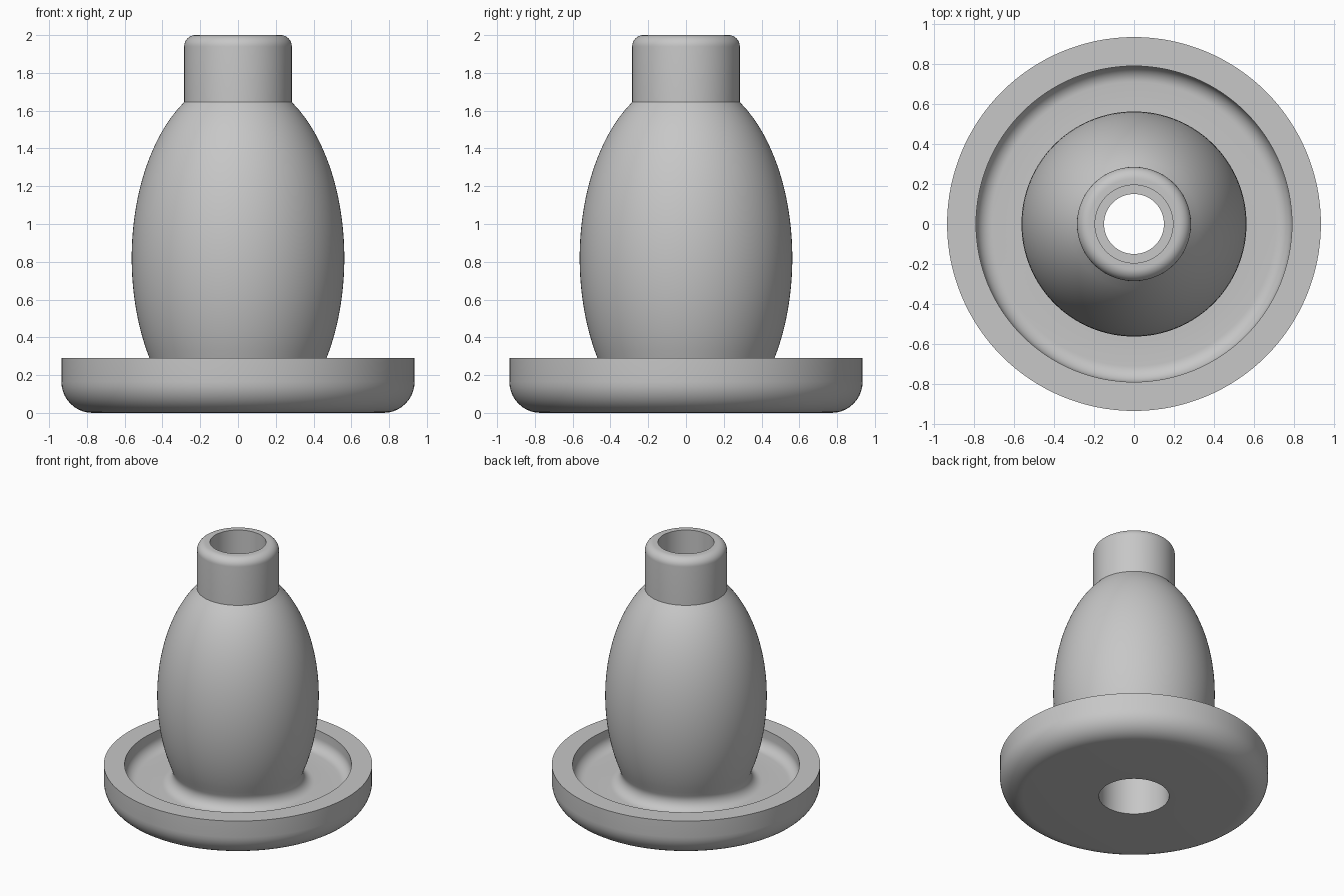
import bpy
import bmesh
from math import cos, sin, pi, radians, sqrt

cube = bpy.data.objects.get("Cube")
if cube:
    bpy.data.objects.remove(cube, do_unlink=True)

SEGMENTS = 128


def arc(cx, cz, radius, start, end, steps=10):
    """Points of a circular fillet in the (radius, height) plane."""
    angles = [radians(start + (end - start) * i / steps) for i in range(steps + 1)]
    return [(cx + radius * cos(a), cz + radius * sin(a)) for a in angles]


def barrel(z_low, z_high, steps=32):
    """Points up the elliptical flank of the body."""
    heights = [z_low + (z_high - z_low) * i / steps for i in range(steps + 1)]
    return [(0.563 * sqrt(1 - ((z - 0.82) / 0.957) ** 2), z) for z in heights]


def lathe(name, profile, material):
    """Revolve a closed profile about the z axis."""
    mesh = bpy.data.meshes.new(name)
    bm = bmesh.new()
    rings = []
    for r, z in profile:
        rings.append([bm.verts.new((r * cos(2 * pi * s / SEGMENTS),
                                    r * sin(2 * pi * s / SEGMENTS), z))
                      for s in range(SEGMENTS)])
    for i, ring in enumerate(rings):
        following = rings[(i + 1) % len(rings)]
        for s in range(SEGMENTS):
            t = (s + 1) % SEGMENTS
            bm.faces.new((ring[s], ring[t], following[t], following[s]))
    bmesh.ops.recalc_face_normals(bm, faces=bm.faces)
    bm.to_mesh(mesh)
    bm.free()
    mesh.materials.append(material)
    obj = bpy.data.objects.new(name, mesh)
    bpy.context.collection.objects.link(obj)
    bpy.ops.object.select_all(action='DESELECT')
    obj.select_set(True)
    bpy.context.view_layer.objects.active = obj
    bpy.ops.object.shade_smooth_by_angle(angle=radians(30))
    return obj


grey = bpy.data.materials.new("light_grey")
grey.use_nodes = True
colour = (0.57, 0.57, 0.57, 1)
grey.diffuse_color = colour
grey.node_tree.nodes["Principled BSDF"].inputs["Base Color"].default_value = colour

# Dish: rounded underside, flat rim and filleted recess
dish = [(0.245, 0)] + arc(0.77, 0.165, 0.165, -90, 0) + [(0.935, 0.29), (0.79, 0.29)]
dish += arc(0.71, 0.23, 0.08, 0, -90)

# Barrel body blending out of the recess floor
body = arc(0.532, 0.23, 0.08, 270, 157.2) + barrel(0.29, 1.645)

# Neck with rounded lip
neck = arc(0.225, 1.94, 0.06, 0, 90)

# Stepped bore through the middle
bore = [(0.195, 2), (0.195, 1.645), (0.15, 1.645), (0.15, 0.4), (0.245, 0.4)]

lathe("flanged_body", dish + body + neck + bore, grey)
